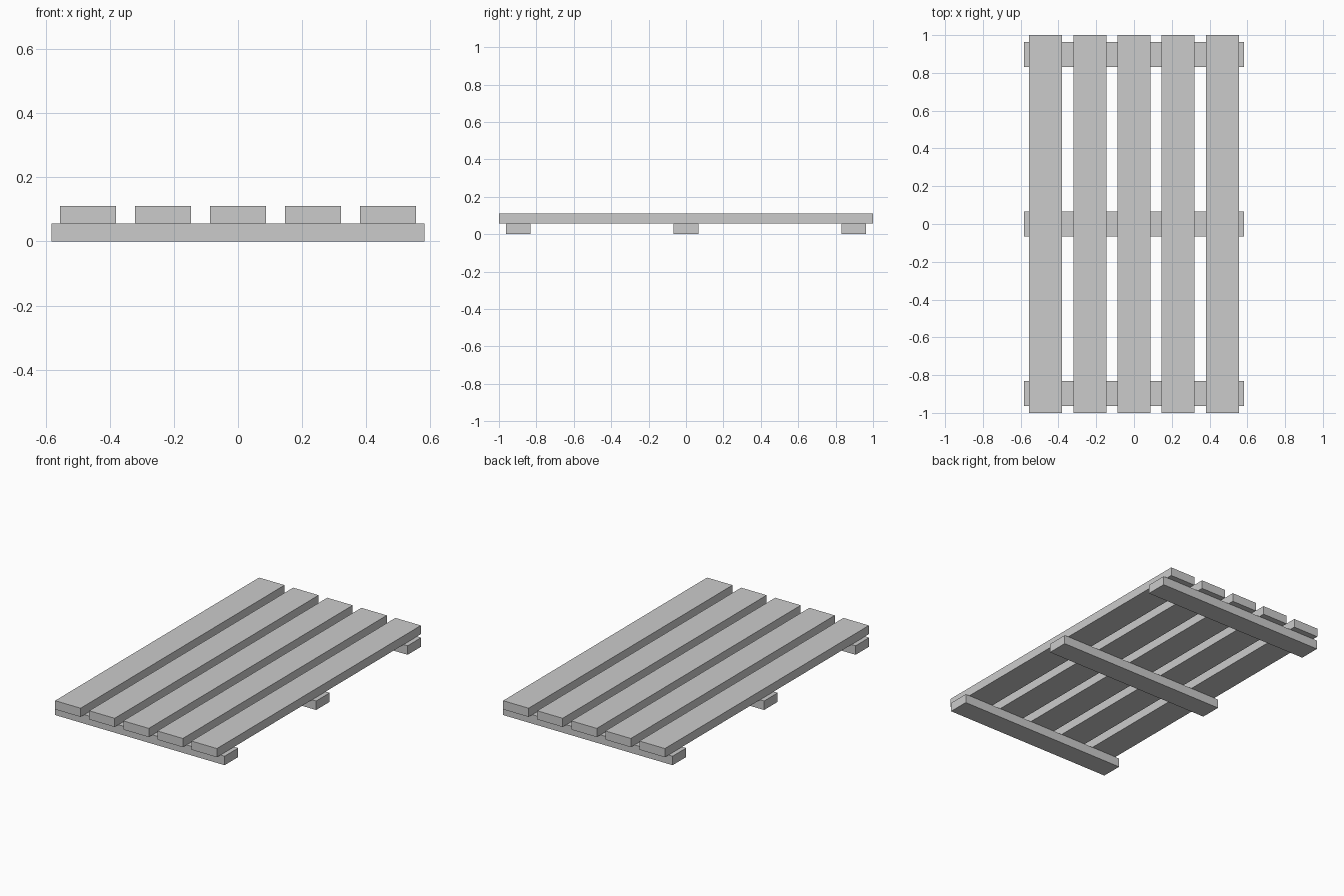
import bpy

if "Cube" in bpy.data.objects:
    bpy.data.objects.remove(bpy.data.objects["Cube"])

SLAT_W, SLAT_PITCH = 0.175, 0.234
RUNNER_H, TOP = 0.056, 0.11


def board(name, x, y, z0, z1, width, depth):
    """Flat-faced plank spanning z0..z1."""
    bpy.ops.mesh.primitive_cube_add(size=1, location=(x, y, (z0 + z1) / 2))
    ob = bpy.context.object
    ob.name = name
    ob.scale = (width, depth, z1 - z0)
    bpy.ops.object.transform_apply(location=False, rotation=False, scale=True)
    return ob


# Three cross runners resting on the ground
for label, y in (("front", -0.897), ("middle", 0), ("back", 0.897)):
    board(f"{label}_runner", 0, y, 0, RUNNER_H, 1.166, 0.133)

# Five long deck slats on top
for i in range(5):
    board(f"deck_slat_{i + 1}", (i - 2) * SLAT_PITCH, 0, RUNNER_H, TOP, SLAT_W, 2.0)
